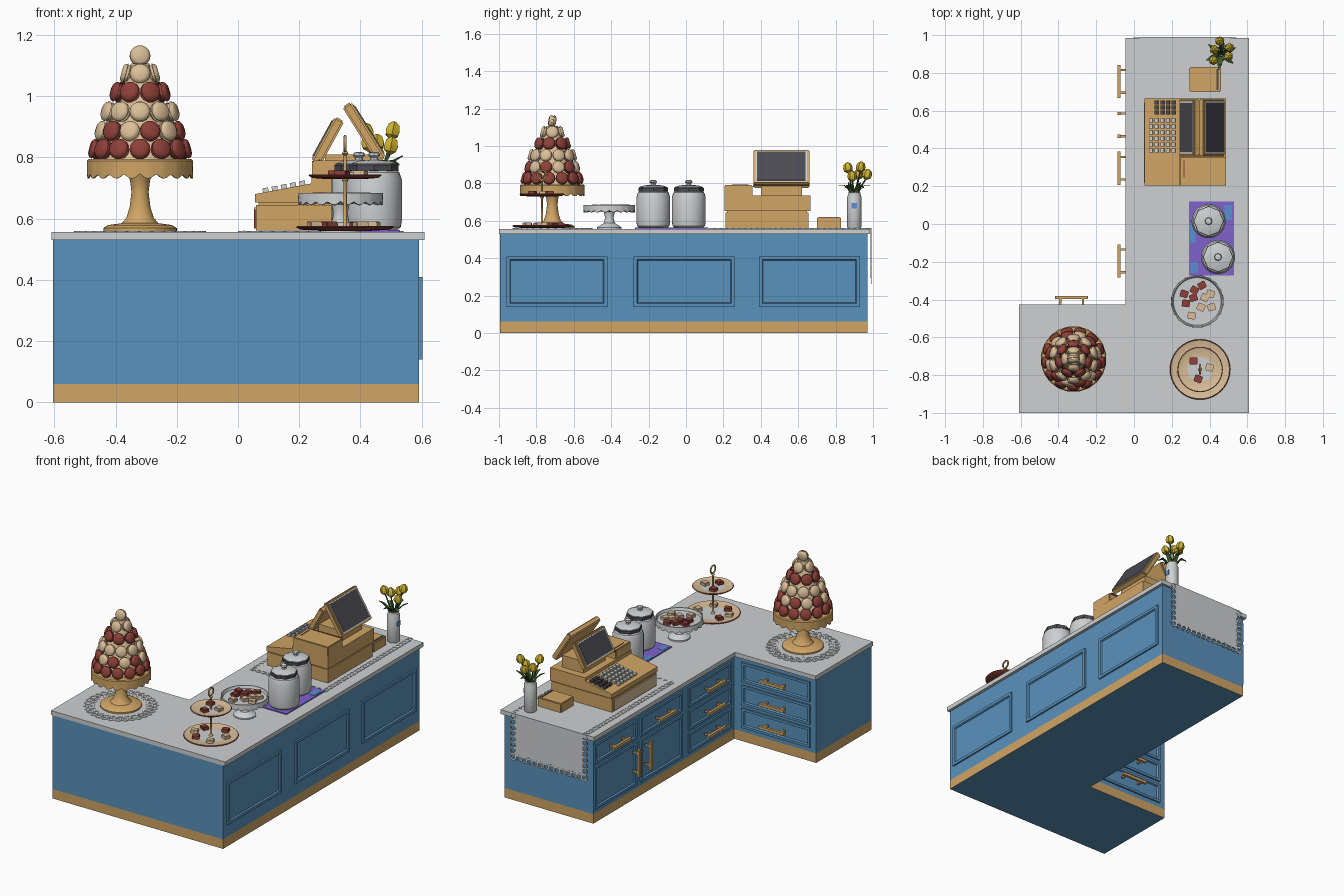
import bpy, bmesh, math, random
from mathutils import Vector, Matrix
from math import sin, cos, pi, tau

if "Cube" in bpy.data.objects:
    bpy.data.objects.remove(bpy.data.objects["Cube"])

random.seed(4)
TOP = 0.557  # worktop height

def material(name, hexa):
    m = bpy.data.materials.new(name)
    c = [int(hexa[i:i + 2], 16) / 255 for i in (0, 2, 4)]
    m.diffuse_color = [((v + .055) / 1.055) ** 2.4 if v > .04 else v / 12.92 for v in c] + [1]
    m.use_nodes = True
    m.node_tree.nodes["Principled BSDF"].inputs["Base Color"].default_value = m.diffuse_color
    return m

BLUE, WOOD, GREY = material("cabinet_blue", "5A92BC"), material("golden_wood", "D0A565"), material("pale_grey", "CDD0D1")
RED, CREAM, DARK = material("berry_red", "8E4038"), material("cream", "DABE98"), material("charcoal", "4B4B52")
PURPLE, YELLOW = material("purple", "7E62CC"), material("tulip_yellow", "CDB32E")
GREEN, SKY = material("leaf_green", "42602F"), material("sky_blue", "5A8FD0")

def finish(name, bm, mats, smooth=False, loc=(0, 0, 0), rot=(0, 0, 0)):
    bmesh.ops.recalc_face_normals(bm, faces=bm.faces)
    me = bpy.data.meshes.new(name)
    bm.to_mesh(me)
    bm.free()
    for m in mats if isinstance(mats, (list, tuple)) else [mats]:
        me.materials.append(m)
    ob = bpy.data.objects.new(name, me)
    bpy.context.collection.objects.link(ob)
    ob.location, ob.rotation_euler = loc, rot
    if smooth:
        bpy.ops.object.select_all(action='DESELECT')
        ob.select_set(True)
        bpy.context.view_layer.objects.active = ob
        bpy.ops.object.shade_smooth_by_angle(angle=0.6)
    return ob

def box(name, loc, size, mat, rot=(0, 0, 0), bevel=0):
    bm = bmesh.new()
    bmesh.ops.create_cube(bm, size=1, matrix=Matrix.Diagonal((*size, 1)))
    if bevel:
        bmesh.ops.bevel(bm, geom=bm.edges[:], offset=bevel, segments=2, affect='EDGES')
    return finish(name, bm, mat, False, loc, rot)

def prism(name, pts, vec, mats):
    bm = bmesh.new()
    f = bm.faces.new([bm.verts.new(p) for p in pts])
    ext = bmesh.ops.extrude_face_region(bm, geom=[f])["geom"]
    bmesh.ops.translate(bm, vec=vec, verts=[v for v in ext if isinstance(v, bmesh.types.BMVert)])
    return finish(name, bm, mats)

def lathe(name, prof, loc, mats, segs=32, rows=None, wave=None, rot=(0, 0, 0)):
    """prof: (r, z) points; rows: material index per band; wave: (profile indices, lobes, dr, dz)"""
    bm, rings = bmesh.new(), []
    for i, (r, z) in enumerate(prof):
        ring = []
        for k in range(segs):
            a = tau * k / segs
            w = abs(sin(a * wave[1] / 2)) if wave and i in wave[0] else 0
            rr = r + (w * wave[2] if wave else 0)
            ring.append(bm.verts.new((rr * cos(a), rr * sin(a), z + (w * wave[3] if wave else 0))))
        rings.append(ring)
    for i in range(len(rings) - 1):
        for k in range(segs):
            f = bm.faces.new((rings[i][k], rings[i][k - 1], rings[i + 1][k - 1], rings[i + 1][k]))
            f.material_index = rows[i] if rows else 0
    for ring, idx in ((rings[0], rows[0] if rows else 0), (rings[-1], rows[-1] if rows else 0)):
        bm.faces.new(ring).material_index = idx
    return finish(name, bm, mats, True, loc, rot)

def lace(name, spots, r, u=(1, 0, 0), v=(0, 1, 0), n=12):
    bm = bmesh.new()
    u, v = Vector(u), Vector(v)
    for c in spots:
        o, i = [[bm.verts.new(Vector(c) + q * (u * cos(tau * k / n) + v * sin(tau * k / n)))
                 for k in range(n)] for q in (r, r * .6)]
        for k in range(n):
            bm.faces.new((o[k - 1], o[k], i[k], i[k - 1]))
    ob = finish(name, bm, GREY)
    ob.modifiers.new("thickness", 'SOLIDIFY').thickness = 0.003

def tube(name, pts, r, mat):
    cu = bpy.data.curves.new(name, 'CURVE')
    cu.dimensions, cu.bevel_depth, cu.bevel_resolution, cu.use_fill_caps = '3D', r, 2, True
    sp = cu.splines.new('POLY')
    sp.points.add(len(pts) - 1)
    for p, q in zip(sp.points, pts):
        p.co = (*q, 1)
    cu.materials.append(mat)
    ob = bpy.data.objects.new(name, cu)
    bpy.context.collection.objects.link(ob)

def panel(name, loc, w, h, turn, frame=.022):
    """Framed plate, facing -y before turning about z"""
    bm = bmesh.new()
    bmesh.ops.create_cube(bm, size=1, matrix=Matrix.Diagonal((w, .016, h, 1)))
    f = min(bm.faces, key=lambda q: q.calc_center_median().y)
    bmesh.ops.inset_region(bm, faces=[f], thickness=frame)
    bmesh.ops.inset_region(bm, faces=[f], thickness=.007, depth=-.009)
    finish(name, bm, BLUE, False, loc, (0, 0, turn))

def handle(loc, turn, vertical=False):
    M = Matrix.Translation(loc) @ Matrix.Rotation(turn, 4, 'Z') @ Matrix.Rotation(pi / 2 if vertical else 0, 4, 'Y')
    bm = bmesh.new()
    for c, s in (((0, -.04, 0), (.175, .016, .018)), ((-.06, -.018, 0), (.012, .04, .012)), ((.06, -.018, 0), (.012, .04, .012))):
        bmesh.ops.create_cube(bm, size=1, matrix=M @ Matrix.Translation(c) @ Matrix.Diagonal((*s, 1)))
    finish("handle", bm, WOOD)

# L-shaped cabinet, kick board and worktop
def ell(x0, x1, xi, y0, yi, y1, z):
    return [(x0, y0, z), (x1, y0, z), (x1, y1, z), (xi, y1, z), (xi, yi, z), (x0, yi, z)]
prism("cabinet", ell(-.605, .592, -.03, -.995, -.44, .97, .06), (0, 0, .47), BLUE)
kick = prism("kick_board", ell(-.605, .592, -.03, -.995, -.44, .97, 0), (0, 0, .06), [WOOD, BLUE])
for p in kick.data.polygons:
    p.material_index = int(p.normal.z < -.5)
prism("worktop", ell(-.61, .61, -.045, -1, -.425, .985, .53), (0, 0, TOP - .53), GREY)

# Panels on the customer side
for y in (-.69, -.01, .66):
    panel("side_panel", (.594, y, .275), .54, .27, pi / 2, .025)
# Drawers and doors on the working side
for z in (.15, .295, .44):
    panel("drawer", (-.325, -.438, z), .48, .125, pi)
    handle((-.33, -.43, z), pi)
    panel("drawer", (-.032, -.19, z), .43, .125, -pi / 2)
    handle((-.04, -.195, z), -pi / 2)
for y, dy in ((.755, .585), (.295, .465)):
    panel("drawer", (-.032, y, .44), .42, .125, -pi / 2)
    handle((-.04, y, .44), -pi / 2)
    panel("door", (-.032, y, .222), .42, .27, -pi / 2)
    handle((-.04, dy, .25), -pi / 2, True)

# Macaron tower on a scalloped stand with a lace doily
C = Vector((-.32, -.715, TOP))
lathe("doily", [(.16, 0), (.16, .002)], C, GREY, 40)
for rad, n in ((.195, 30), (.165, 26)):
    lace("doily_lace", [C + Vector((rad * cos(tau * k / n), rad * sin(tau * k / n), .003)) for k in range(n)], .02)
lathe("tower_stand", [(.12, .003), (.12, .012), (.105, .022), (.06, .028), (.045, .045), (.034, .08), (.028, .13), (.033, .17),
      (.05, .2), (.08, .21), (.16, .212), (.165, .19), (.171, .19), (.173, .232), (.168, .238)], C, WOOD, 96,
      wave=((11, 12), 20, .003, -.016))
lathe("tower_cone", [(.135, .235), (.03, .55)], C, CREAM, 20)
shell = [(.022, -.019), (.030, -.014), (.034, -.005), (.029, -.004), (.029, .004), (.034, .005), (.030, .014), (.022, .019)]
protos = [lathe("macaron", shell, (0, 0, 0), m, 14) for m in (RED, CREAM)]
def macaron(loc, axis, kind):
    ob = protos[kind].copy()
    ob.location, ob.rotation_euler = loc, Vector(axis).to_track_quat('Z', 'Y').to_euler()
    bpy.context.collection.objects.link(ob)
for i, (z, rad, n) in enumerate(((.827, .146, 13), (.886, .127, 12), (.949, .108, 10), (1.013, .076, 7), (1.073, .042, 4))):
    for k in range(n):
        a = tau * (k + i * .5) / n - pi / 2
        kind = (0, k % 2, 1, 0, 1)[i]
        macaron((C.x + rad * cos(a), C.y + rad * sin(a), z), (cos(a), sin(a), .28), kind)
macaron((C.x, C.y, 1.132), (.1, -1, .15), 1)
for p in protos:
    bpy.data.objects.remove(p)

# Two-tier cake plate with ring on top
T = Vector((.35, -.77, TOP))
for z, r in ((.003, .16), (.172, .12)):
    lathe("tier_plate", [(r * .5, z), (r * .9, z + .004), (r, z + .012), (r * .97, z + .016), (r * .8, z + .01), (r * .55, z + .008),
          (.01, z + .008)], T, [CREAM, RED, GREY], 40, rows=(1, 1, 1, 0, 0, 2))
lathe("tier_pole", [(.014, .008), (.006, .02), (.005, .16), (.011, .17), (.005, .19), (.005, .25), (.011, .255), (.005, .265)], T, WOOD, 12)
tube("tier_ring", [T + Vector((0, .024 * sin(tau * k / 20), .288 + .024 * cos(tau * k / 20))) for k in range(21)], .005, WOOD)

# Pedestal dish with scalloped rim
P = Vector((.335, -.41, TOP))
lathe("pedestal_dish", [(.065, 0), (.065, .008), (.03, .03), (.022, .06), (.03, .09), (.09, .1), (.132, .098), (.137, .1),
      (.138, .126), (.132, .126), (.126, .11), (.05, .108)], P, GREY, 96, wave=((6, 7), 20, .003, -.012))

# Square treats on the dishes
def treats(centre, spots):
    for i, (x, y) in enumerate(spots):
        box("treat", (centre.x + x, centre.y + y, centre.z + .01), (.042, .038, .022),
            CREAM if i % 2 else RED, (0, 0, random.uniform(-.6, .6)), .003)
treats(P + Vector((0, 0, .108)), [(-.07, .04), (.04, .02), (-.06, -.01), (.02, -.03), (-.015, .06), (-.03, -.075), (.025, .085), (.075, -.03), (-.02, .02), (.07, .04)])
treats(T + Vector((0, 0, .18)), [(-.035, .045), (.05, .01), (-.01, -.05)])
treats(T + Vector((0, 0, .012)), [(-.08, .05), (.09, .02), (-.05, -.08), (.05, -.08), (.04, .09), (-.1, -.02)])

# Mat and two lidded jars
box("jar_mat", (.41, -.077, TOP + .003), (.24, .39, .006), PURPLE)
for x, y, w, h in ((.31, -.05, .03, .1), (.5, .06, .04, .08), (.32, -.23, .04, .06)):
    box("mat_patch", (x, y, TOP + .0065), (w, h, .002), SKY)
for x, y in ((.395, .015), (.445, -.175)):
    J = (x, y, TOP + .006)
    lathe("jar", [(.076, 0), (.087, .01), (.09, .03), (.09, .165), (.082, .188), (.072, .195)], J, GREY, 28)
    lathe("jar_band", [(.07, .19), (.08, .194), (.08, .212), (.07, .216)], J, DARK, 8)
    lathe("jar_lid", [(.076, .21), (.076, .217), (.05, .226), (.014, .228), (.012, .236), (.02, .243), (.017, .252), (.006, .255)], J, GREY, 8)

# Lace runner under the till, hanging over the end
box("runner_top", (.27, .56, TOP + .0015), (.48, .86, .003), GREY)
box("runner_drop", (.27, .988, .425), (.48, .004, .27), GREY)
for x in (.02, .52):
    lace("runner_lace", [(x, .14 + .0325 * k, TOP + .003) for k in range(26)], .02)
    lace("drop_lace", [(x, .991, .54 - .036 * k) for k in range(8)], .021, v=(0, 0, 1))
lace("runner_lace_end", [(.02 + .0385 * k, .125, TOP + .003) for k in range(14)], .02)
lace("drop_lace_end", [(.02 + .0385 * k, .991, .284) for k in range(14)], .022, v=(0, 0, 1))

# Till: drawer base, sloped keyboard body, printer block
box("till_base", (.272, .433, .603), (.425, .445, .084), WOOD)
box("till_drawer_edge", (.056, .42, .6), (.008, .4, .06), RED)
box("till_drawer", (.062, .433, .602), (.02, .42, .07), CREAM)
prof = [(.055, .652), (.055, .68), (.24, .715), (.24, .735), (.487, .735), (.487, .652)]
prism("till_body", [(x, .205, z) for x, z in prof], (0, .46, 0), WOOD)
box("till_gap", (.272, .433, .648), (.41, .43, .012), WOOD)
box("printer_block", (.365, .28, .76), (.245, .15, .06), WOOD, bevel=.004)
box("printer_slot", (.36, .36, .785), (.235, .006, .008), RED)
box("printer_line", (.265, .29, .791), (.005, .09, .003), RED)
# Till keys
def keys(nx, ny, x0, y0, step_x, step_y, mat):
    for i in range(nx):
        for j in range(ny):
            x = x0 + i * step_x
            box("till_key", (x, y0 + j * step_y, .686 + (x - .055) * .19), (.019, .021, .016), mat, (0, -.187, 0))
keys(5, 6, .09, .388, .03, .032, GREY)
keys(4, 3, .12, .59, .03, .027, DARK)
# Two leaning screens
box("screen_mount", (.36, .51, .77), (.15, .22, .08), WOOD)
for cx, cz, length, tilt, side in ((.293, .853, .165, .5, -1), (.412, .882, .215, -.56, 1)):
    box("screen_case", (cx, .51, cz), (.034, .3, length), WOOD, (0, tilt, 0), .006)
    off = Matrix.Rotation(tilt, 3, 'Y') @ Vector((side * .0165, 0, 0))
    box("screen_bezel", (cx + off.x, .51, cz + off.z), (.005, .275, length - .022), GREY, (0, tilt, 0))
    box("screen", (cx + off.x * 1.1, .51, cz + off.z * 1.1), (.006, .26, length - .034), DARK, (0, tilt, 0))

# Card box
box("card_box", (.377, .765, .588), (.165, .13, .06), WOOD, bevel=.004)
box("card_slot", (.442, .765, .6185), (.012, .11, .003), DARK)

# Vase of tulips
V = Vector((.46, .9, TOP))
lathe("vase", [(.034, .003), (.038, .01), (.038, .17), (.032, .185), (.034, .195), (.028, .195), (.028, .15)], V, GREY, 20)
box("vase_label", (.498, .9, .68), (.004, .03, .03), SKY)
bud = [(.006, 0), (.019, .012), (.022, .028), (.016, .048), (.006, .058)]
for dx, dy, z in ((-.035, -.03, .855), (.04, .03, .86), (-.005, .06, .82), (.035, -.01, .81), (-.03, .02, .82)):
    head = V + Vector((dx, dy, z - TOP))
    tube("tulip_stem", [V + Vector((0, 0, .16)), V + Vector((dx * .4, dy * .4, .21)), head], .004, GREEN)
    lathe("tulip_head", bud, head, YELLOW, 12, wave=((1, 2, 3), 6, .004, 0), rot=(-dy * 5, dx * 5, 0))
for k in range(6):
    a = tau * k / 6 + .4
    d, s = Vector((cos(a), sin(a), 0)), Vector((-sin(a), cos(a), 0))
    bm, prev = bmesh.new(), None
    for t, w, z in ((.01, .006, .17), (.03, .014, .21), (.055, .012, .235), (.085, .001, .25 - .015 * (k % 3))):
        pair = [bm.verts.new(V + d * t + s * q + Vector((0, 0, z))) for q in (-w, w)]
        if prev:
            bm.faces.new((prev[0], prev[1], pair[1], pair[0]))
        prev = pair
    finish("tulip_leaf", bm, GREEN).modifiers.new("thickness", 'SOLIDIFY').thickness = .003
